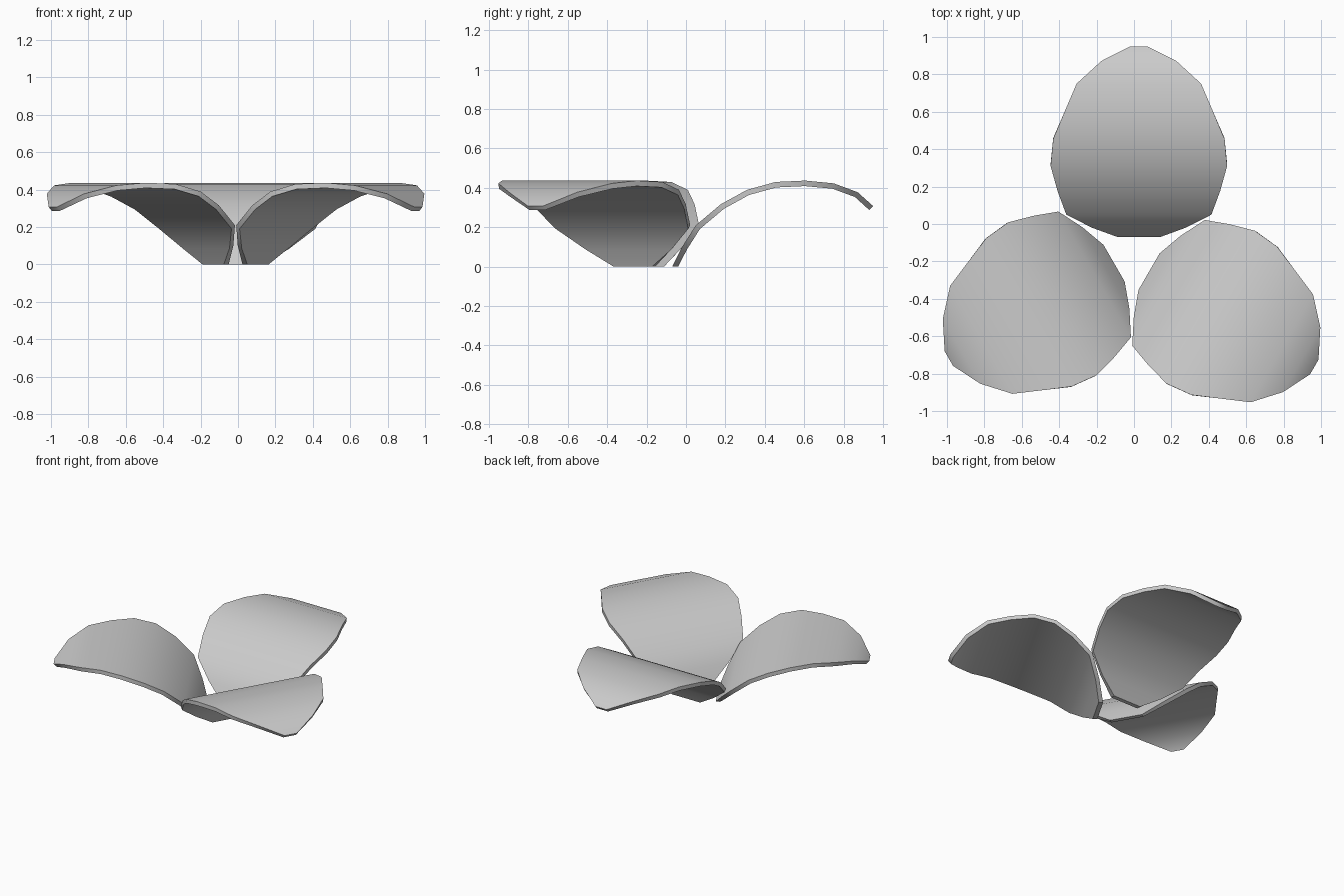
import bpy, bmesh, math
from mathutils import Matrix, Vector

if "Cube" in bpy.data.objects:
    bpy.data.objects.remove(bpy.data.objects["Cube"])

# Petal rows from base to tip: (distance y, height z, half width)
ROWS = [(-0.07, 0.0, 0.113), (-0.02, 0.10, 0.25), (0.05, 0.21, 0.388),
        (0.177, 0.317, 0.435), (0.31, 0.39, 0.472), (0.455, 0.43, 0.458),
        (0.605, 0.437, 0.395), (0.75, 0.423, 0.333), (0.872, 0.378, 0.20),
        (0.95, 0.308, 0.045)]
THICK = 0.028
MID_X = 0.026
CENTRE = Vector((0, -0.178, 0))


def row_normal(i):
    a, b = ROWS[max(i - 1, 0)], ROWS[min(i + 1, len(ROWS) - 1)]
    return Vector((0, a[1] - b[1], b[0] - a[0])).normalized()


def make_petal(name, degrees):
    bm = bmesh.new()
    rings = []
    for i, (y, z, w) in enumerate(ROWS):
        drop = row_normal(i) * THICK
        ring = []
        for x, under in ((-w, 0), (w, 0), (w, 1), (-w, 1)):
            p = Vector((MID_X + x, y, z)) - drop * under
            if i == 0:  # base is cut flat on the ground
                p = Vector((p.x, y + 0.03 * under, 0))
            ring.append(bm.verts.new(p))
        rings.append(ring)
    # Upper skin, under skin and both rims
    for a, b in zip(rings, rings[1:]):
        for k in range(4):
            n = (k + 1) % 4
            bm.faces.new((a[k], a[n], b[n], b[k]))
    bm.faces.new(rings[0])
    bm.faces.new(rings[-1])
    bmesh.ops.recalc_face_normals(bm, faces=bm.faces)
    # Turn about the flower centre
    turn = (Matrix.Translation(CENTRE) @ Matrix.Rotation(math.radians(degrees), 4, 'Z')
            @ Matrix.Translation(-CENTRE))
    bm.transform(turn)
    mesh = bpy.data.meshes.new(name)
    bm.to_mesh(mesh)
    bm.free()
    obj = bpy.data.objects.new(name, mesh)
    bpy.context.collection.objects.link(obj)
    bpy.ops.object.select_all(action='DESELECT')
    obj.select_set(True)
    bpy.context.view_layer.objects.active = obj
    bpy.ops.object.shade_smooth_by_angle(angle=math.radians(35))


# Three petals around the centre
for name, angle in (("back_petal", 0), ("left_petal", 120), ("right_petal", -120)):
    make_petal(name, angle)
